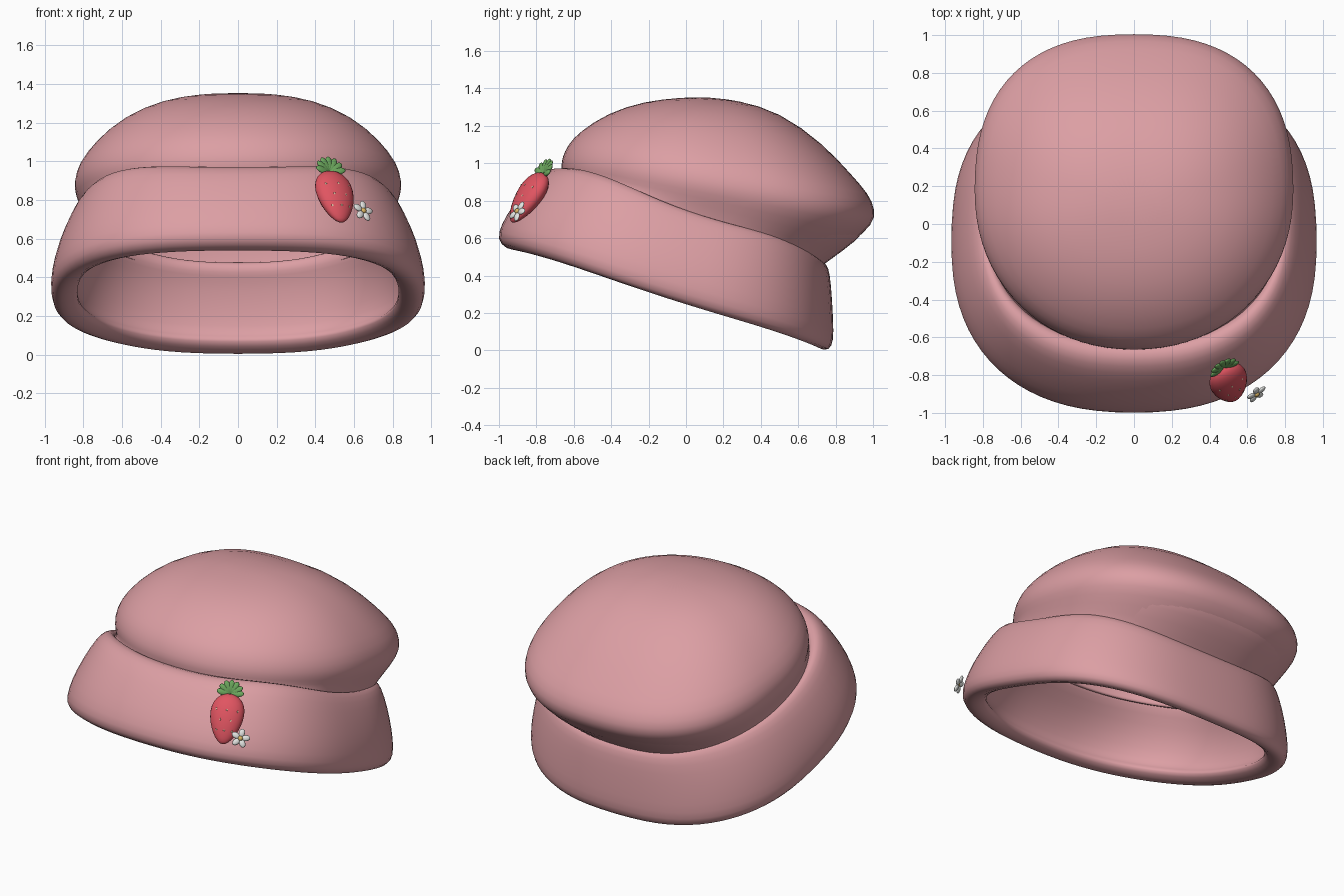
import bpy, bmesh, math
from mathutils import Vector, Matrix

cube = bpy.data.objects.get("Cube")
if cube:
    bpy.data.objects.remove(cube, do_unlink=True)


def material(name, r, g, b):
    m = bpy.data.materials.new(name)
    m.use_nodes = True
    m.diffuse_color = (r, g, b, 1)
    bsdf = m.node_tree.nodes["Principled BSDF"]
    bsdf.inputs["Base Color"].default_value = (r, g, b, 1)
    bsdf.inputs["Roughness"].default_value = 0.7
    return m


PINK = material("dusty pink", .715, .345, .37)
RED = material("berry red", .75, .09, .12)
GREEN = material("leaf green", .15, .39, .11)
WHITE = material("petal white", .78, .79, .77)
YELLOW = material("pollen yellow", .72, .47, .13)
CREAM = material("seed cream", .92, .72, .48)


def finish(bm, name, mat, subdivide=False):
    bmesh.ops.recalc_face_normals(bm, faces=bm.faces)
    for f in bm.faces:
        f.smooth = True
    mesh = bpy.data.meshes.new(name)
    bm.to_mesh(mesh)
    bm.free()
    mesh.materials.append(mat)
    obj = bpy.data.objects.new(name, mesh)
    bpy.context.collection.objects.link(obj)
    if subdivide:
        mod = obj.modifiers.new("soften", 'SUBSURF')
        mod.levels = mod.render_levels = 1
    return obj


def ring(bm, spec, e_front, e_back, wave=0, count=40):
    """Tilted oval through a front and a back point; wave lifts its quarters."""
    fy, fz, by, bz, width, lift = spec
    verts = []
    for i in range(count):
        t = math.tau * i / count
        s, c = math.sin(t), math.cos(t)
        e = e_front if c > 0 else e_back
        u = math.copysign(abs(c) ** (2 / e), c)
        x = width * math.copysign(abs(s) ** (2 / e), s)
        y = (fy + by) / 2 + u * (fy - by) / 2
        z = (fz + bz) / 2 + u * (fz - bz) / 2
        verts.append(bm.verts.new((x, y, z + lift * (1 - u * u) * (1 + wave * u * u))))
    return verts


def bridge(bm, a, b):
    n = len(a)
    for i in range(n):
        j = (i + 1) % n
        bm.faces.new((a[i], a[j], b[j], b[i]))


def cap(bm, loop, point):
    pole = bm.verts.new(point)
    for i in range(len(loop)):
        bm.faces.new((loop[i], loop[(i + 1) % len(loop)], pole))


# Each ring: front y, front z, back y, back z, half width, side lift
# Turned-up band: a closed tube from the inner lip, out, over the top,
# then down the recessed inside wall
BAND = [
    (-.855, .565, .65, .075, .82, .006),
    (-.90, .535, .705, .005, .885, .006),
    (-.965, .54, .77, -.005, .945, .006),
    (-1.014, .595, .792, .05, .975, .006),
    (-.992, .67, .79, .15, .968, .006),
    (-.935, .77, .783, .28, .94, .008),
    (-.83, .90, .772, .41, .88, .014),
    (-.755, .965, .755, .46, .835, .02),
    (-.69, .977, .72, .48, .80, .02),
    (-.64, .95, .70, .46, .78, .02),
    (-.635, .90, .69, .425, .765, .015),
    (-.68, .86, .705, .385, .795, .012),
    (-.80, .76, .715, .27, .86, .008),
    (-.875, .635, .705, .13, .872, .006),
    (-.87, .59, .68, .09, .845, .006),
]
bm = bmesh.new()
loops = [ring(bm, r, 2.35, 2.6, 8) for r in BAND]
for a, b in zip(loops, loops[1:] + loops[:1]):
    bridge(bm, a, b)
finish(bm, "hat_band", PINK, True)

# Puffy crown whose lower edge is buried in the band, with a lining inside
CROWN = [
    (-.03, 1.351, .27, 1.338, .20, .003),
    (-.22, 1.333, .50, 1.278, .405, .006),
    (-.42, 1.27, .74, 1.10, .605, .03),
    (-.57, 1.17, .885, .94, .745, .035),
    (-.635, 1.10, .98, .835, .83, .01),
    (-.665, 1.03, 1.015, .75, .852, 0),
    (-.67, .99, 1.005, .67, .843, 0),
    (-.665, .95, .88, .57, .81, .01),
    (-.665, .92, .73, .465, .787, .02),
    (-.665, .90, .715, .43, .787, .02),
]
T = .04
lining = [(fy + T, fz - T, by - T, bz - T, w - T, k)
          for fy, fz, by, bz, w, k in CROWN[:-1]]
bm = bmesh.new()
outer = [ring(bm, r, 2.1, 2.45) for r in CROWN[:-2]]
outer += [ring(bm, r, 2.35, 2.6, 4) for r in CROWN[-2:]]
inner = [ring(bm, r, 2.2, 2.45) for r in reversed(lining)]
loops = outer + inner
for a, b in zip(loops, loops[1:]):
    bridge(bm, a, b)
cap(bm, outer[0], (0, .1, 1.354))
cap(bm, inner[-1], (0, .1, 1.354 - T))
finish(bm, "hat_crown", PINK, True)


def frame(x, y, z, origin):
    m = Matrix((x, y, z)).transposed().to_4x4()
    m.translation = origin
    return m


def blob(bm, matrix, size, segments=12):
    """Ellipsoid in a local frame; returns its vertices."""
    scale = Matrix.Diagonal((*size, 1))
    return bmesh.ops.create_uvsphere(bm, u_segments=segments, v_segments=segments // 2 + 2,
                                     radius=1, matrix=matrix @ scale)["verts"]


# Berry frame: up along its length, out from the band, side across it
top, tip = Vector((.475, -.76, .945)), Vector((.535, -.93, .685))
up = (top - tip).normalized()
out = Vector((.4, -.7, .5))
out = (out - up * out.dot(up)).normalized()
side = up.cross(out)
berry = frame(side, out, up, (top + tip) / 2)
WIDE, DEEP, HALF = .109, .062, (top - tip).length / 2


def berry_width(h):
    return .93 + .24 * h


bm = bmesh.new()
for v in blob(bm, Matrix.Identity(4), (1, 1, 1), 24):
    k = berry_width(v.co.z)
    v.co = berry @ Vector((v.co.x * k * WIDE, v.co.y * k * DEEP, v.co.z * HALF))
finish(bm, "strawberry", RED)

# Seeds in staggered rows on the outward side, lying nearly flush
bm = bmesh.new()
for row, h in enumerate((-.5, -.1, .3)):
    for col in range(3 - row % 2):
        a = (col - (2 - row % 2) / 2) * .7
        r = math.sqrt(1 - h * h) * berry_width(h)
        spot = Vector((math.sin(a) * r * WIDE, math.cos(a) * r * DEEP, h * HALF))
        normal = Vector((math.sin(a) / WIDE, math.cos(a) / DEEP, h / HALF)).normalized()
        turn = normal.to_track_quat('Y', 'Z').to_matrix().to_4x4()
        blob(bm, berry @ Matrix.Translation(spot) @ turn, (.005, .0015, .007), 8)
finish(bm, "strawberry_seeds", CREAM)

# Leaf fan on top of the berry
bm = bmesh.new()
for i in range(7):
    a = math.radians(-84 + 28 * i)
    along = (side * math.sin(a) + up * math.cos(a) + out * .25).normalized()
    across = along.cross(out).normalized()
    m = frame(across, along.cross(across), along, top + along * .043 - out * .004)
    blob(bm, m, (.022, .012, .045))
finish(bm, "strawberry_leaves", GREEN)

# Small flower beside the berry
face = Vector((.55, -.7, .45)).normalized()
right = Vector((0, 0, 1)).cross(face).normalized()
rise = face.cross(right)
heart = Vector((.648, -.9, .743))
bm = bmesh.new()
for i in range(5):
    a = math.tau * i / 5 + .3
    along = right * math.sin(a) + rise * math.cos(a)
    blob(bm, frame(along.cross(face), face, along, heart + along * .034), (.019, .01, .026))
finish(bm, "flower_petals", WHITE)

bm = bmesh.new()
blob(bm, frame(right, rise, face, heart + face * .005), (.015, .015, .011))
finish(bm, "flower_centre", YELLOW)
